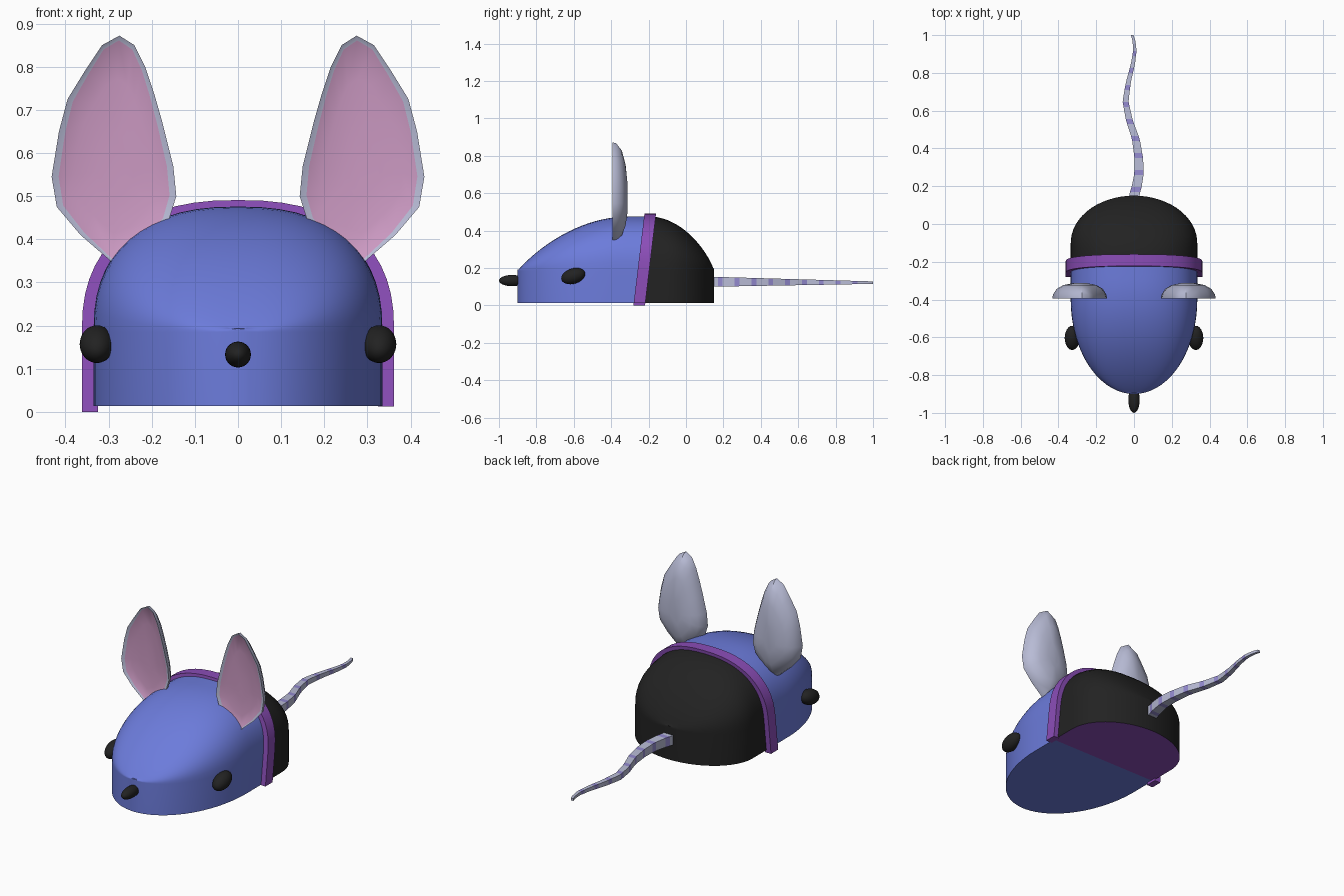
import bpy, bmesh, math
from mathutils import Vector, Matrix

if "Cube" in bpy.data.objects:
    bpy.data.objects.remove(bpy.data.objects["Cube"])


def mat(name, rgb):
    m = bpy.data.materials.new(name)
    m.diffuse_color = (*rgb, 1)
    m.use_nodes = True
    m.node_tree.nodes["Principled BSDF"].inputs["Base Color"].default_value = m.diffuse_color
    return m


BLUE = mat("blue", (0.15, 0.20, 0.71))
BLACK = mat("black", (0.016, 0.016, 0.016))
PURPLE = mat("purple", (0.26, 0.075, 0.48))
GREY = mat("lavender_grey", (0.48, 0.50, 0.67))
PINK = mat("pink", (0.60, 0.32, 0.54))
STRIPE = mat("violet_stripe", (0.29, 0.25, 0.62))


def finish(name, bm, mats, smooth=40):
    bmesh.ops.recalc_face_normals(bm, faces=bm.faces)
    me = bpy.data.meshes.new(name)
    bm.to_mesh(me)
    bm.free()
    for m in mats:
        me.materials.append(m)
    if smooth:
        me.polygons.foreach_set("use_smooth", [True] * len(me.polygons))
        me.set_sharp_from_angle(angle=math.radians(smooth))
    ob = bpy.data.objects.new(name, me)
    bpy.context.collection.objects.link(ob)
    return ob


def loft(rings, caps=True, strip_mat=lambda i: 0, cyclic=False):
    """Join equal closed rings of points into a skin."""
    bm = bmesh.new()
    vs = [[bm.verts.new(p) for p in r] for r in rings]
    n = len(vs[0])
    for i in range(len(vs) - 1):
        for j in range(n):
            k = (j + 1) % n
            f = bm.faces.new((vs[i][j], vs[i][k], vs[i + 1][k], vs[i + 1][j]))
            f.material_index = strip_mat(i)
    if caps:
        bm.faces.new(vs[0]).material_index = strip_mat(0)
        bm.faces.new(vs[-1]).material_index = strip_mat(len(vs) - 2)
    return bm


SHOULDER = 0.185


def arch(w, h, z_left=0.014, z_right=0.014, m=28):
    """Upright walls with a squarish dome on top, as (x, z) points."""
    pts = [(w, z_right)]
    for i in range(m + 1):
        a = math.pi * i / m
        c, s = math.cos(a), max(0, math.sin(a))
        pts.append((math.copysign(w * abs(c) ** 0.83, c),
                    SHOULDER + (h - SHOULDER) * s ** 0.83))
    return pts + [(-w, z_left)]


# Body: arches along y, cut at the tilted band line into front and rear
def half_width(y):
    t = max(0, (-0.4 - y) / 0.5, (y + 0.1) / 0.25)
    return max(0.015, 0.335 * math.sqrt(max(0, 1 - t * t)))


def top(y):
    if y < -0.3:
        f = max(0.02, 1 - ((y + 0.3) / 0.6) ** 2) ** 0.92
    else:
        f = max(0.02, 1 - (max(0, y + 0.2) / 0.35) ** 2) ** 0.8
    return SHOULDER + (0.476 - SHOULDER) * f


N = 44
rings = []
for i in range(N + 1):
    y = -0.375 - 0.525 * math.cos(math.pi * i / N)
    rings.append([(x, y, z) for x, z in arch(half_width(y), top(y))])
bm = loft(rings)
band_no = Vector((0, 1, -0.12))
band_co = Vector((0, -0.25, 0))
bmesh.ops.bisect_plane(bm, geom=bm.verts[:] + bm.edges[:] + bm.faces[:],
                       plane_co=band_co, plane_no=band_no)
bm.normal_update()
for f in bm.faces:
    if (f.calc_center_median() - band_co).dot(band_no) > 0:
        f.material_index = 2 if abs(f.normal.z) > 0.9 and f.calc_center_median().z < 0.03 else 1
finish("body", bm, [BLUE, BLACK, PURPLE])

# Band: rectangular strip over the body, leaning back
outer = arch(0.362, 0.491, 0.0, 0.012)
inner = arch(0.325, 0.465, 0.0, 0.012)
rings = []
for (xo, zo), (xi, zi) in zip(outer, inner):
    rings.append([(x, -0.25 + 0.12 * z + s * 0.031, z)
                  for x, z, s in ((xo, zo, -1), (xo, zo, 1), (xi, zi, 1), (xi, zi, -1))])
finish("band", loft(rings), [PURPLE])


# Eyes and nose
def ellipsoid(name, loc, radii, tilt=0.0):
    bm = bmesh.new()
    bmesh.ops.create_uvsphere(bm, u_segments=24, v_segments=14, radius=1)
    bm.transform(Matrix.Translation(loc) @ Matrix.Rotation(tilt, 4, 'X')
                 @ Matrix.Diagonal((*radii, 1)))
    finish(name, bm, [BLACK])


ellipsoid("nose", (0, -0.93, 0.133), (0.03, 0.07, 0.03))

# Ears: dished pink front, domed grey back
EAR = [(.275, .872), (.315, .85), (.355, .79), (.395, .725), (.415, .65), (.432, .545),
       (.42, .475), (.365, .41), (.29, .345), (.235, .365), (.16, .445), (.143, .5),
       (.15, .57), (.175, .67), (.195, .74), (.215, .80), (.24, .85)]
# x scale, z scale, y of each ring from the front to the back
LAYERS = [(.3, .3, -.374), (.65, .68, -.378), (.89, .965, -.387), (1, 1, -.394),
          (.98, .985, -.374), (.84, .86, -.343), (.6, .62, -.323), (.25, .3, -.313)]
for side, label in ((1, "right"), (-1, "left")):
    ellipsoid(label + "_eye", (side * 0.327, -0.603, 0.157), (0.04, 0.066, 0.041),
              math.radians(17))
    rings = [[(side * (.285 + (x - .285) * sx), y, .56 + (z - .56) * sz) for x, z in EAR]
             for sx, sz, y in LAYERS]
    finish(label + "_ear", loft(rings, strip_mat=lambda i: 1 if i < 2 else 0), [GREY, PINK])

# Tail: wavy square rod with stripes
PATH = [(.10, -.01), (.15, .0), (.2, .015), (.27, .027), (.35, .025), (.45, .01), (.55, -.025),
        (.65, -.045), (.75, -.03), (.85, -.005), (.92, .005), (.97, .0), (1.0, -.01)]


def tail_x(y):
    for (y0, x0), (y1, x1) in zip(PATH, PATH[1:]):
        if y <= y1 + 1e-6:
            return x0 + (x1 - x0) * (y - y0) / (y1 - y0)
    return PATH[-1][1]


ys = [.10]
for k in range(9):
    start = .17 + .09 * k
    ys += [start, start + .026, start + .058]
ys = [y for y in ys if y < .975] + [.975, 1.0]
rings = []
for y in ys:
    t = (y - .1) / .9
    x, z, r = tail_x(y), .127 - .005 * t, .029 - .022 * t
    rings.append([(x + a * r, y, z + b * r * .95) for a, b in ((-1, -1), (1, -1), (1, 1), (-1, 1))])
bm = loft(rings, strip_mat=lambda i: 1 if i % 3 == 1 and i < 26 else 0)
finish("tail", bm, [GREY, STRIPE], smooth=0)
